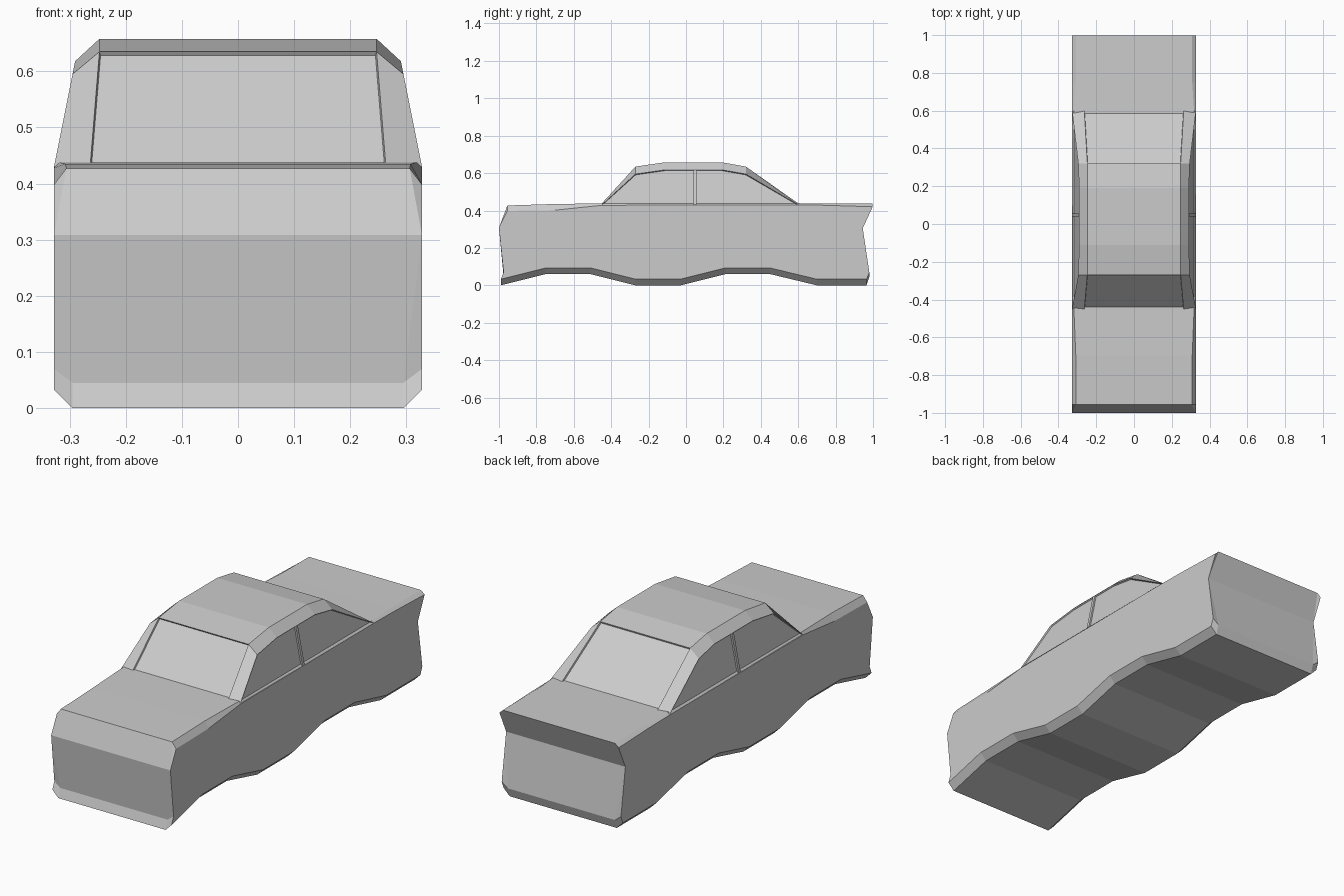
import bpy, bmesh

if "Cube" in bpy.data.objects:
    bpy.data.objects.remove(bpy.data.objects["Cube"])


def make_shell(name, profile, windows=()):
    """Closed mirrored shell. Profile rows: y, centre z, centre half width, side z, side half width."""
    bm = bmesh.new()
    rails = []
    for s in (-1, 1):
        inner = [bm.verts.new((s * xi, y, zi)) for y, zi, xi, zo, xo in profile]
        outer = [bm.verts.new((s * xo, y, zo)) for y, zi, xi, zo, xo in profile]
        rails.append((inner, outer))
    (li, lo), (ri, ro) = rails
    n = len(profile)
    glass = []
    for i in range(n):
        j = (i + 1) % n
        centre = bm.faces.new((li[i], li[j], ri[j], ri[i]))
        if i in windows:
            glass.append(centre)
        bm.faces.new((lo[i], lo[j], li[j], li[i]))
        bm.faces.new((ri[i], ri[j], ro[j], ro[i]))
    sides = [bm.faces.new(lo), bm.faces.new(ro)]
    if windows:
        glass += sides
    bmesh.ops.recalc_face_normals(bm, faces=bm.faces)
    # recessed glass
    if glass:
        bmesh.ops.inset_individual(bm, faces=glass, thickness=0.003, depth=-0.008)
    bmesh.ops.remove_doubles(bm, verts=bm.verts, dist=0.0005)
    mesh = bpy.data.meshes.new(name)
    bm.to_mesh(mesh)
    bm.free()
    obj = bpy.data.objects.new(name, mesh)
    bpy.context.collection.objects.link(obj)
    return obj


W = 0.328

# lower body: wavy underside, concave tail, bonnet and boot
under = [(-0.99, 0.0), (-0.75, 0.06), (-0.51, 0.06), (-0.27, 0.0), (-0.03, 0.0),
         (0.21, 0.06), (0.45, 0.06), (0.70, 0.0), (0.965, 0.0)]
body = [(y, z, 0.295, z + 0.033, W) for y, z in under]
body += [(0.98, 0.045, 0.295, 0.07, W), (0.945, 0.305, W, 0.305, W),
         (0.998, 0.437, 0.308, 0.42, W), (0.75, 0.438, 0.308, 0.428, W),
         (0.60, 0.439, 0.318, 0.43, W), (-0.45, 0.438, 0.318, 0.428, W),
         (-0.70, 0.435, 0.308, 0.402, W), (-0.955, 0.427, 0.306, 0.398, W),
         (-1.0, 0.308, W, 0.308, W), (-0.975, 0.045, 0.295, 0.07, W)]
make_shell("car_body", body)


# cabin: side glass leans inward with height
def lean(z):
    return W - 0.2 * (z - 0.43)


roof = [(-0.45, 0.438, 0.263, 0.43), (-0.27, 0.635, 0.247, 0.595),
        (-0.11, 0.658, 0.247, 0.618), (0.19, 0.658, 0.247, 0.618),
        (0.32, 0.635, 0.247, 0.595), (0.60, 0.438, 0.263, 0.43)]
make_shell("cabin", [r + (lean(r[3]),) for r in roof], windows=(0, 4))

# door pillars between the side windows
for s, side in ((-1, "left"), (1, "right")):
    bm = bmesh.new()
    bmesh.ops.create_cube(bm, size=1)
    for v in bm.verts:
        z = 0.618 if v.co.z > 0 else 0.432
        x = lean(z) - (0 if v.co.x > 0 else 0.015)
        v.co = (s * x, 0.047 + v.co.y * 0.016, z)
    bmesh.ops.recalc_face_normals(bm, faces=bm.faces)
    mesh = bpy.data.meshes.new(side + "_door_pillar")
    bm.to_mesh(mesh)
    bm.free()
    bpy.context.collection.objects.link(bpy.data.objects.new(side + "_door_pillar", mesh))
